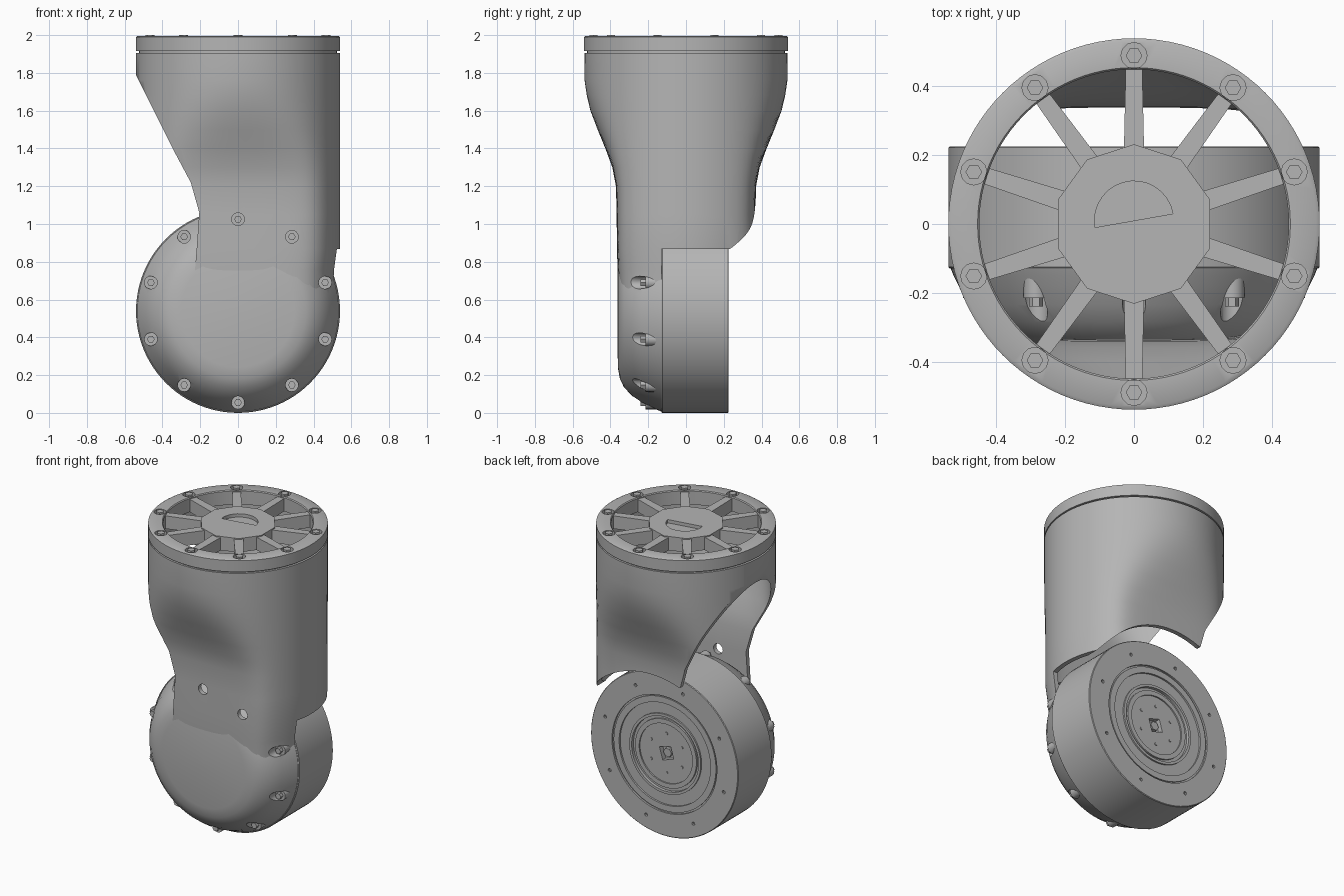
import bpy, bmesh, math
from mathutils import Vector

if "Cube" in bpy.data.objects:
    bpy.data.objects.remove(bpy.data.objects["Cube"], do_unlink=True)

grey = bpy.data.materials.new("plain grey")
grey.use_nodes = True
COLOUR = (0.46, 0.46, 0.46, 1)
grey.diffuse_color = COLOUR
grey.node_tree.nodes["Principled BSDF"].inputs["Base Color"].default_value = COLOUR

MZ = 0.54      # height of the joint axis
R = 0.54       # main radius


def skin(bm, rings, wrap=False):
    """Join rings of points with quads; wrap end to start, or cap both ends."""
    vs = [[bm.verts.new(p) for p in ring] for ring in rings]
    n = len(vs[0])
    pairs = list(zip(vs, vs[1:])) + ([(vs[-1], vs[0])] if wrap else [])
    for a, b in pairs:
        for i in range(n):
            j = (i + 1) % n
            bm.faces.new((a[i], a[j], b[j], b[i]))
    if not wrap:
        bm.faces.new(vs[0][::-1])
        bm.faces.new(vs[-1])


def circle(axis, r, h, c=(0, 0), n=72, start=0.0):
    pts = []
    for i in range(n):
        a = start + 2 * math.pi * i / n
        u, v = c[0] + r * math.cos(a), c[1] + r * math.sin(a)
        pts.append((u, v, h) if axis == "z" else (u, h, v))
    return pts


def make(name, bm):
    bmesh.ops.recalc_face_normals(bm, faces=bm.faces)
    me = bpy.data.meshes.new(name)
    bm.to_mesh(me)
    bm.free()
    me.materials.append(grey)
    ob = bpy.data.objects.new(name, me)
    bpy.context.collection.objects.link(ob)
    return ob


def lathe(name, axis, profile, c=(0, 0), wrap=False, n=72):
    bm = bmesh.new()
    skin(bm, [circle(axis, r, h, c, n) for r, h in profile], wrap)
    return make(name, bm)


def pegs(name, axis, centres, r, h0, h1, n=12, start=0.0):
    bm = bmesh.new()
    for c in centres:
        skin(bm, [circle(axis, r, h, c, n, start) for h in (h0, h1)])
    return make(name, bm)


def prism(name, axis, outline, h0, h1):
    bm = bmesh.new()
    skin(bm, [[(u, v, h) if axis == "z" else (u, h, v) for u, v in outline] for h in (h0, h1)])
    return make(name, bm)


def cut(ob, *cutters):
    bpy.context.view_layer.objects.active = ob
    for k in cutters:
        k.hide_render = True
        m = ob.modifiers.new("cut", "BOOLEAN")
        m.operation, m.solver, m.object = "DIFFERENCE", "EXACT", k
        bpy.ops.object.modifier_apply(modifier=m.name)


def around(r, n=10, c=(0, 0), start=math.pi / 2):
    return [(c[0] + r * math.cos(start + 2 * math.pi * i / n),
             c[1] + r * math.sin(start + 2 * math.pi * i / n)) for i in range(n)]


# Upper shell: round at the top, flattened front and back lower down
sections = [  # height, radius, half depth
    (1.905, .54, .54), (1.76, .54, .537), (1.68, .54, .525), (1.6, .54, .506),
    (1.5, .54, .468), (1.4, .54, .427), (1.3, .54, .39), (1.2, .54, .371),
    (1.05, .54, .367), (.87, .54, .366), (.76, .525, .362), (.54, .515, .35)]


def section(z, r, depth, n=96):
    q = min(depth / r, .997)
    f = r * q / (1 - q ** 8) ** .125
    ring = []
    for x, y, _ in circle("z", r, z, n=n):
        ring.append((x, y / (1 + abs(y / f) ** 8) ** .125, z))
    return ring


WALL = .03
bm = bmesh.new()
outer = [section(*s) for s in sections]
inner = [section(z, r - WALL, d - WALL) for z, r, d in reversed(sections)]
skin(bm, outer + inner, wrap=True)
upper_shell = make("upper_shell", bm)

side_cut = prism("side_cutter", "y", [
    (-.7, 2.09), (-.54, 1.79), (-.33, 1.37), (-.25, 1.22), (-.205, 1.06),
    (-.22, .85), (-.25, .5), (-.7, .5)], -.7, .7)
arc = [(.587 * math.cos(a), MZ + .587 * math.sin(a))
       for a in (math.radians(34 + 4 * i) for i in range(20))]
back_cut = prism("back_cutter", "y",
                 [(-.7, .4), (.7, .4), (.7, .868)] + arc + [(-.7, arc[-1][1])], -.13, .7)

# Front cover: rounded dish around the joint axis
dish = [(.535, -.125), (.525, -.15), (.51, -.18), (.485, -.235), (.45, -.285),
        (.405, -.328), (.36, -.35), (.3, -.361), (.01, -.363)]
front_cover = lathe("front_cover", "y",
                    dish + [(.01, -.33), (.3, -.33), (.42, -.27), (.5, -.125)],
                    (0, MZ), wrap=True)
cover_centre = pegs("cover_centre", "y", [(0, MZ)], .012, -.363, -.33)

# Screw pockets round the cover
spots = around(.485, c=(0, MZ))
pockets = pegs("pocket_cutter", "y", spots, .034, -.6, -.215, 16)
cut(upper_shell, side_cut, back_cut, pockets)
cut(front_cover, pockets)
pegs("cover_screw_seats", "y", spots, .036, -.215, -.12, 16)
pegs("cover_screws", "y", spots, .02, -.24, -.21, 6)

# Joint drum with stepped rings on its back face
drum = lathe("joint_drum", "y", [
    (.01, -.13), (R - .005, -.13), (R, -.125), (R, .222), (R - .004, .226),
    (.385, .226), (.385, .214), (.375, .214), (.375, .222), (.335, .222),
    (.335, .21), (.262, .21), (.262, .22), (.245, .22), (.245, .2),
    (.225, .2), (.225, .212), (.195, .212), (.195, .203), (.01, .203)], (0, MZ), n=96)
dots = pegs("dot_cutter", "y", around(.455, 8, (0, MZ), .3), .011, .21, .3, 8)
socket = pegs("socket_cutter", "y", [(0, MZ)], .06, .17, .3, 4, .5)
cut(drum, dots, socket)
pegs("drum_centre_bolt", "y", [(0, MZ)], .03, .16, .195, 6)
pegs("drum_small_bolts", "y", around(.13, 6, (0, MZ)), .01, .195, .208, 6)

# Top rim with bolt pockets
rim = lathe("top_rim", "z", [
    (.45, 1.9), (.525, 1.9), (.525, 1.915), (R, 1.915), (R, 1.99), (.53, 1.996),
    (.455, 1.996), (.45, 1.99)], wrap=True, n=96)
bolts = around(.49)
cut(rim, pegs("bolt_cutter", "z", bolts, .038, 1.965, 2.1, 12))
pegs("rim_bolts", "z", bolts, .024, 1.96, 2.0, 6)

# Spokes
bm = bmesh.new()
for i in range(10):
    a = math.pi / 2 + i * math.pi / 5
    d, s = Vector((math.cos(a), math.sin(a), 0)), Vector((-math.sin(a), math.cos(a), 0))
    rings = []
    for z in (1.9, 1.985):
        up = Vector((0, 0, z))
        rings.append([up + d * r + s * w for r, w in
                      ((.18, -.03), (.455, -.024), (.455, .024), (.18, .03))])
    skin(bm, rings)
make("top_spokes", bm)

# Hub with a half-round recess
hub = pegs("top_hub", "z", [(0, 0)], .232, 1.9, 1.992, 10, math.pi / 10)
half = [(.115 * math.cos(a), .01 + .115 * math.sin(a))
        for a in (math.radians(10 + 12 * i) for i in range(16))]
cut(hub, prism("hub_cutter", "z", half, 1.97, 2.1))

# Remove cutters, then shade
for ob in list(bpy.data.objects):
    if ob.name.endswith("_cutter"):
        bpy.data.objects.remove(ob, do_unlink=True)
bpy.ops.object.select_all(action="DESELECT")
for ob in bpy.context.collection.objects:
    if ob.type == "MESH":
        ob.select_set(True)
        bpy.context.view_layer.objects.active = ob
bpy.ops.object.shade_smooth_by_angle(angle=math.radians(35))
